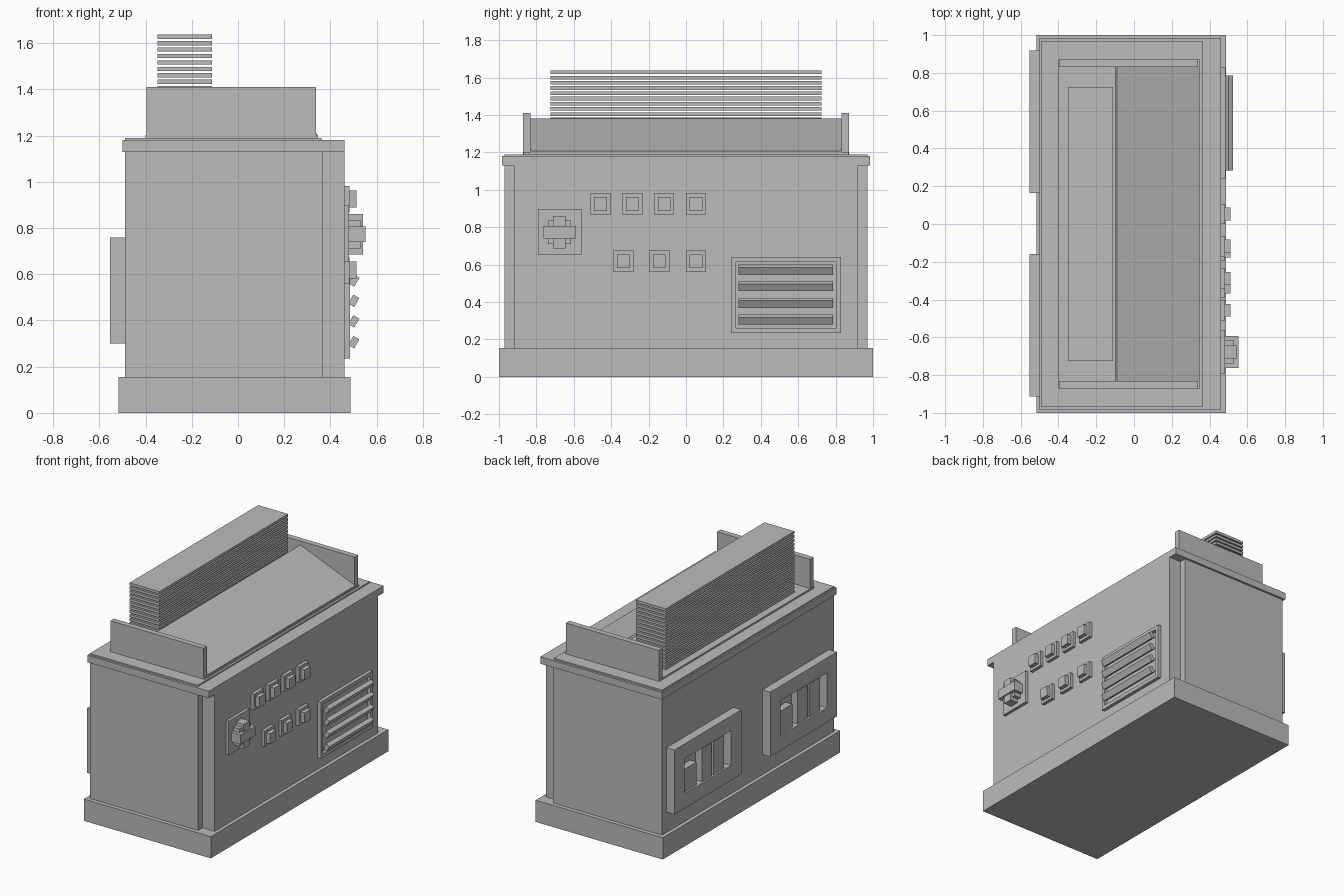
import bpy, bmesh, math
from mathutils import Matrix, Vector

if "Cube" in bpy.data.objects:
    bpy.data.objects.remove(bpy.data.objects["Cube"])

grey = bpy.data.materials.new("neutral_grey")
grey.diffuse_color = (0.5, 0.5, 0.5, 1)
grey.use_nodes = True
grey.node_tree.nodes["Principled BSDF"].inputs["Base Color"].default_value = grey.diffuse_color


def finish(name, bm):
    bmesh.ops.recalc_face_normals(bm, faces=bm.faces)
    me = bpy.data.meshes.new(name)
    bm.to_mesh(me)
    bm.free()
    me.materials.append(grey)
    ob = bpy.data.objects.new(name, me)
    bpy.context.collection.objects.link(ob)
    return ob


def add_box(bm, x, y, z, tilt=0):
    """Box given by (min, max) ranges, optionally tilted about its own y axis."""
    mid = Vector([(a + b) / 2 for a, b in (x, y, z)])
    size = [b - a for a, b in (x, y, z)]
    m = Matrix.Translation(mid) @ Matrix.Rotation(tilt, 4, 'Y') @ Matrix.Diagonal((*size, 1))
    bmesh.ops.create_cube(bm, size=1, matrix=m)


def box(name, x, y, z, tilt=0):
    bm = bmesh.new()
    add_box(bm, x, y, z, tilt)
    return finish(name, bm)


def frame(name, x, y, z, wy, wz):
    """Rectangular frame lying in the yz plane, border widths wy and wz."""
    bm = bmesh.new()
    o = [(y[0], z[0]), (y[1], z[0]), (y[1], z[1]), (y[0], z[1])]
    i = [(y[0] + wy, z[0] + wz), (y[1] - wy, z[0] + wz),
         (y[1] - wy, z[1] - wz), (y[0] + wy, z[1] - wz)]
    ring = [[bm.verts.new((px, *p)) for p in loop] for px in x for loop in (o, i)]
    o0, i0, o1, i1 = ring
    for k in range(4):
        n = (k + 1) % 4
        for a, b in ((o0, i0), (o1, i1), (o0, o1), (i0, i1)):
            bm.faces.new((a[k], a[n], b[n], b[k]))
    return finish(name, bm)


# Cabinet
box("base_plinth", (-0.517, 0.486), (-1, 1), (0, 0.155))
box("cabinet_body", (-0.49, 0.365), (-0.97, 0.97), (0.155, 1.13))
box("control_side_panel", (0.365, 0.46), (-0.92, 0.92), (0.155, 1.13))
box("lid", (-0.50, 0.46), (-0.985, 0.985), (1.13, 1.18))
box("lid_top_plate", (-0.49, 0.362), (-0.97, 0.97), (1.18, 1.19))

# Tray on top: floor, end plates and sloped sheet
box("tray_floor", (-0.40, 0.347), (-0.87, 0.87), (1.19, 1.202))
for side, y in (("front", (-0.872, -0.832)), ("back", (0.832, 0.872))):
    box("tray_end_plate_" + side, (-0.396, 0.338), y, (1.19, 1.41))
bm = bmesh.new()
profile = [(-0.10, 1.368), (-0.09, 1.382), (0.343, 1.208), (0.338, 1.19)]
face = bm.faces.new([bm.verts.new((x, -0.832, z)) for x, z in profile])
ext = bmesh.ops.extrude_face_region(bm, geom=[face])
bmesh.ops.translate(bm, vec=(0, 1.664, 0),
                    verts=[v for v in ext["geom"] if isinstance(v, bmesh.types.BMVert)])
finish("sloped_sheet", bm)

# Stack of separate sheets
bm = bmesh.new()
for k in range(16):
    top = 1.638 - k * 0.028
    add_box(bm, (-0.348, -0.112), (-0.725, 0.725), (top - 0.019, top))
finish("sheet_stack", bm)

# Push buttons on square plates, two rows
rows = [(0.925, (-0.457, -0.287, -0.117, 0.053)), (0.618, (-0.335, -0.143, 0.053))]
for z, ys in rows:
    for y in ys:
        box("button_plate", (0.45, 0.483), (y - 0.054, y + 0.054), (z - 0.057, z + 0.057))
        box("button", (0.46, 0.512), (y - 0.034, y + 0.034), (z - 0.037, z + 0.037))

# Stepped cross knob on its plate
box("knob_plate", (0.45, 0.481), (-0.792, -0.56), (0.655, 0.897))
bm = bmesh.new()
for hy, hz, depth in ((0.085, 0.034, 0.552), (0.034, 0.087, 0.542), (0.062, 0.062, 0.53)):
    add_box(bm, (0.475, depth), (-0.677 - hy, -0.677 + hy), (0.773 - hz, 0.773 + hz))
finish("cross_knob", bm)

# Louvred vent
frame("vent_frame", (0.455, 0.484), (0.242, 0.828), (0.235, 0.64), 0.026, 0.026)
for z in (0.573, 0.485, 0.396, 0.306):
    box("vent_slat", (0.486, 0.516), (0.282, 0.785), (z - 0.0225, z + 0.0225), math.radians(30))

# Two socket frames with bars on the left side
for c in (0.542, -0.537):
    frame("socket_frame", (-0.553, -0.485), (c - 0.377, c + 0.377), (0.30, 0.76), 0.115, 0.105)
    for y0, y1, top in ((0.11, 0.245, 0.57), (-0.06, 0.05, 0.64), (-0.20, -0.08, 0.64)):
        box("socket_bar", (-0.54, -0.485), (c + y0, c + y1), (0.405, top))
